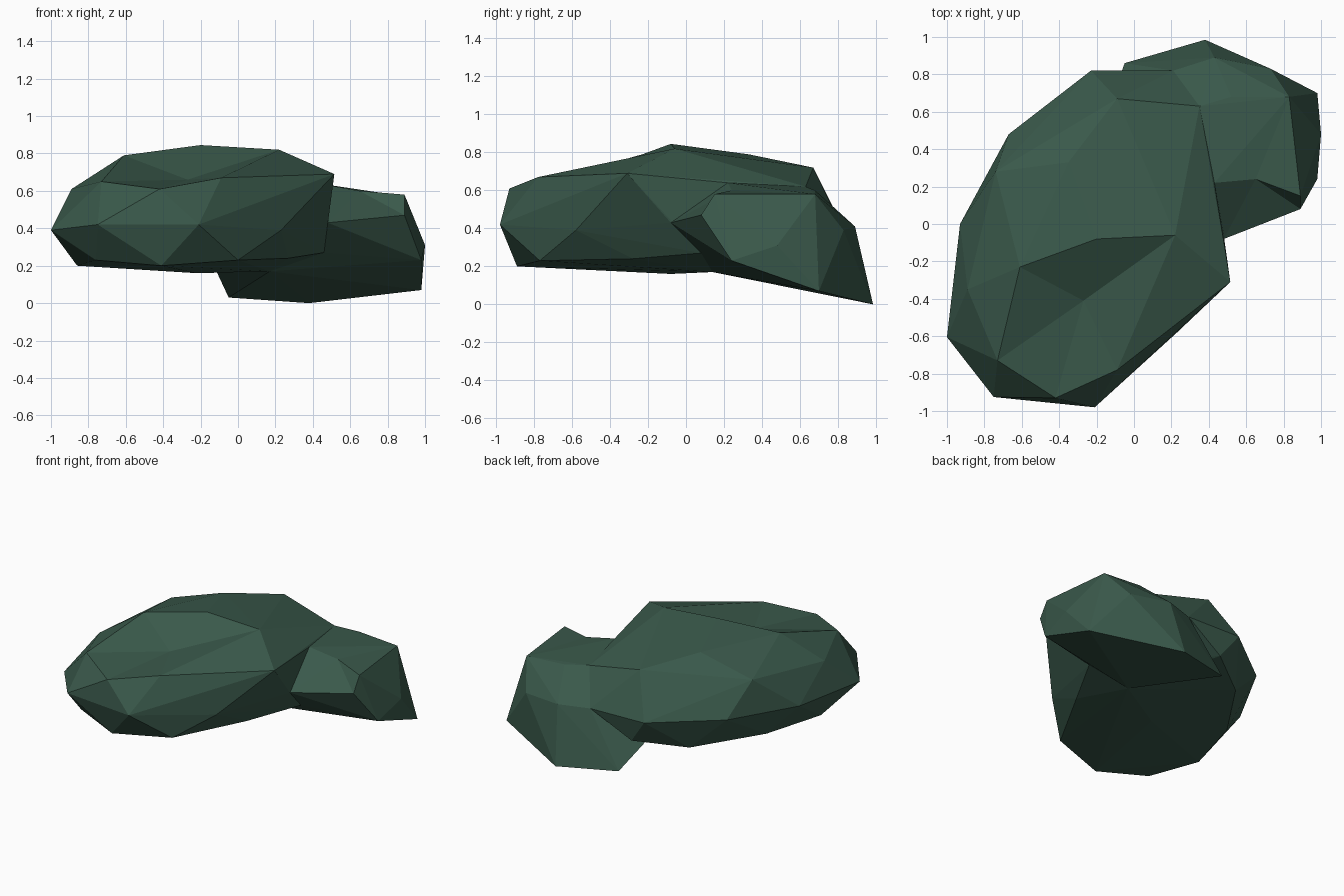
import bpy
import bmesh

default_cube = bpy.data.objects.get("Cube")
if default_cube:
    bpy.data.objects.remove(default_cube, do_unlink=True)

# One flat colour for the whole form
green = bpy.data.materials.new("dark_green")
green.use_nodes = True
colour = (.042, .1, .07, 1)
green.diffuse_color = colour
shader = next(n for n in green.node_tree.nodes if n.type == "BSDF_PRINCIPLED")
shader.inputs["Base Color"].default_value = colour
shader.inputs["Roughness"].default_value = .9


def faceted_lump(name, rings, rim, hollow):
    """Wrap a convex skin around rings of corners, then sink the faces inside rim to hollow."""
    bm = bmesh.new()
    corners = {corner: bm.verts.new(corner) for ring in rings for corner in ring}
    hull = bmesh.ops.convex_hull(bm, input=bm.verts)
    loose = set(hull["geom_interior"] + hull["geom_unused"])
    bmesh.ops.delete(bm, geom=[v for v in loose if isinstance(v, bmesh.types.BMVert)],
                     context="VERTS")
    # Open the patch bounded by the rim and fan it to the sunken point
    rim_verts = {corners[c] for c in rim if corners[c].is_valid}
    patch = [f for f in bm.faces if all(v in rim_verts for v in f.verts)]
    bmesh.ops.delete(bm, geom=patch, context="FACES")
    open_edges = [e for e in bm.edges if e.is_boundary]
    low_point = bm.verts.new(hollow)
    for edge in open_edges:
        bm.faces.new((*edge.verts, low_point))
    bmesh.ops.recalc_face_normals(bm, faces=bm.faces)
    mesh = bpy.data.meshes.new(name)
    bm.to_mesh(mesh)
    bm.free()
    mesh.materials.append(green)
    lump = bpy.data.objects.new(name, mesh)
    bpy.context.collection.objects.link(lump)
    return lump


# Large lump: crown ridge, shoulder, widest girdle and underside
crown = [(-.61, -.23, .79), (-.2, -.08, .845), (.22, -.06, .82), (-.35, .33, .79)]
shoulder = [(-.73, -.73, .65), (-.42, -.93, .61), (-.09, -.78, .67), (.515, -.31, .69),
            (.43, .22, .64), (.35, .63, .62), (-.09, .67, .72), (-.74, .28, .67),
            (-.89, -.35, .61)]
girdle = [(-1, -.605, .39), (-.75, -.925, .42), (-.21, -.98, .42), (.23, -.58, .39),
          (.48, -.08, .43), (.21, .82, .41), (-.23, .82, .42), (-.67, .48, .43),
          (-.93, 0, .42)]
underside = [(-.86, -.35, .2), (-.76, -.75, .23), (-.41, -.89, .2), (0, -.77, .23),
             (.27, -.28, .24), (.46, .08, .27), (-.1, .78, .24), (-.42, .56, .19),
             (-.73, .1, .2), (-.22, -.08, .16), (.17, .14, .17)]
boulder = faceted_lump("main_boulder", [crown, shoulder, girdle, underside],
                       rim=shoulder[:3] + crown[:3], hollow=(-.27, -.41, .66))

# Smaller lump: flat top, outer side and low sloping foot
flat_top = [(.35, .63, .62), (.52, .68, .6), (.83, .68, .58), (.89, .15, .58),
            (.43, .22, .64)]
outer_side = [(.48, -.08, .43), (.74, .04, .46), (.89, .08, .47), (1, .48, .31),
              (.73, .83, .39), (.43, .89, .41), (.21, .82, .41)]
foot = [(.46, .08, .27), (.98, .24, .23), (.98, .7, .07), (.38, .985, 0),
        (-.05, .86, .03), (-.12, .66, .18), (.17, .14, .17)]
spur = faceted_lump("side_spur", [flat_top, outer_side, foot],
                    rim=flat_top[1:] + outer_side[:3], hollow=(.65, .24, .6))

# Fuse the spur into the boulder
fuse = boulder.modifiers.new("fuse", "BOOLEAN")
fuse.operation = "UNION"
fuse.solver = "EXACT"
fuse.object = spur
bpy.context.view_layer.objects.active = boulder
bpy.ops.object.modifier_apply(modifier=fuse.name)
bpy.data.objects.remove(spur, do_unlink=True)
